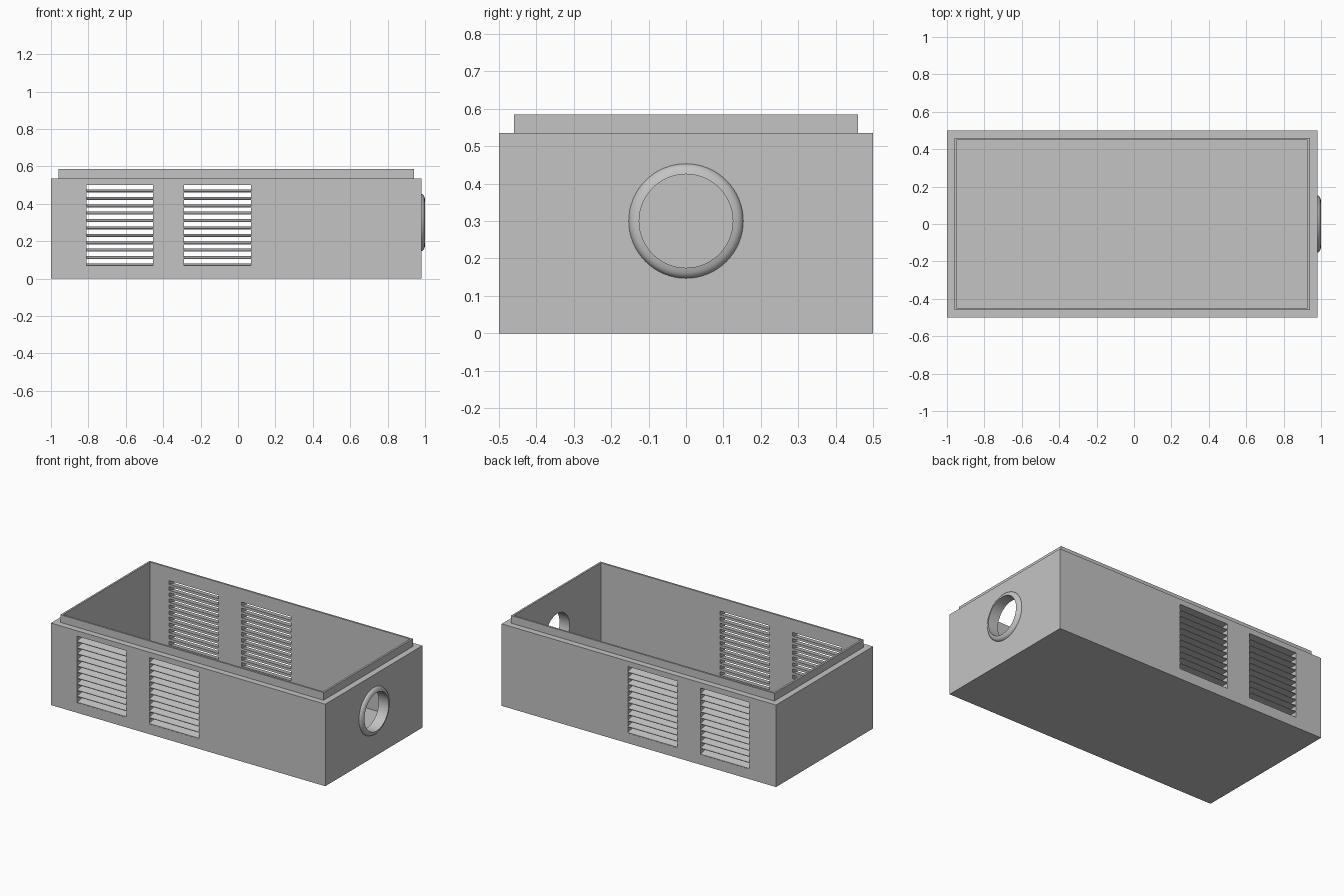
import bpy, bmesh, math
from mathutils import Matrix

if "Cube" in bpy.data.objects:
    bpy.data.objects.remove(bpy.data.objects["Cube"], do_unlink=True)

grey = bpy.data.materials.new("plain grey")
grey.use_nodes = True
COLOUR = (0.55, 0.55, 0.55, 1)
grey.diffuse_color = COLOUR
grey.node_tree.nodes["Principled BSDF"].inputs["Base Color"].default_value = COLOUR

# Main dimensions
X0, X1, HALF = -1.0, 0.98, 0.5
WALL, FLOOR = 0.052, 0.05
BODY_TOP, RIM_TOP, RIM_INSET = 0.535, 0.585, 0.04
HOLE_Z, HOLE_R = 0.3, 0.125
VENTS = [(-0.81, -0.455), (-0.29, 0.07)]
VENT_LOW, VENT_HIGH, SLATS = 0.065, 0.5, 11


def make_object(name, bm):
    bmesh.ops.recalc_face_normals(bm, faces=bm.faces)
    mesh = bpy.data.meshes.new(name)
    bm.to_mesh(mesh)
    bm.free()
    mesh.materials.append(grey)
    obj = bpy.data.objects.new(name, mesh)
    bpy.context.collection.objects.link(obj)
    return obj


def add_box(bm, low, high):
    size = [b - a for a, b in zip(low, high)]
    centre = [(a + b) / 2 for a, b in zip(low, high)]
    bmesh.ops.create_cube(bm, size=1,
                          matrix=Matrix.Translation(centre) @ Matrix.Diagonal((*size, 1)))


def add_prism(bm, profile, xa, xb):
    """Extrude a (y, z) profile along x."""
    face = bm.faces.new([bm.verts.new((xa, y, z)) for y, z in profile])
    new = bmesh.ops.extrude_face_region(bm, geom=[face])["geom"]
    verts = [v for v in new if isinstance(v, bmesh.types.BMVert)]
    bmesh.ops.translate(bm, verts=verts, vec=(xb - xa, 0, 0))


def ring_loop(bm, inset, z):
    return [bm.verts.new((x, y, z)) for x, y in (
        (X0 + inset, inset - HALF), (X1 - inset, inset - HALF),
        (X1 - inset, HALF - inset), (X0 + inset, HALF - inset))]


# Open casing: stacked rectangular loops, outside up, over the rim, inside down
bm = bmesh.new()
loops = [ring_loop(bm, i, z) for i, z in (
    (0, 0), (0, BODY_TOP), (RIM_INSET, BODY_TOP), (RIM_INSET, RIM_TOP),
    (WALL, RIM_TOP), (WALL, FLOOR))]
for a, b in zip(loops, loops[1:]):
    for i in range(4):
        j = (i + 1) % 4
        bm.faces.new((a[i], a[j], b[j], b[i]))
bm.faces.new(loops[0])
bm.faces.new(loops[-1])
casing = make_object("casing", bm)

# Cutter for the vent windows and the round port
bm = bmesh.new()
for xa, xb in VENTS:
    for side in (-1, 1):
        ya, yb = sorted((side * (HALF - WALL - 0.03), side * (HALF + 0.03)))
        add_box(bm, (xa, ya, VENT_LOW), (xb, yb, VENT_HIGH))
turn = Matrix.Translation((X1, 0, HOLE_Z)) @ Matrix.Rotation(math.pi / 2, 4, "Y")
bmesh.ops.create_cone(bm, cap_ends=True, segments=64, radius1=HOLE_R,
                      radius2=HOLE_R, depth=0.2, matrix=turn)
cutter = make_object("opening_cutter", bm)
cutter.hide_render = True

cut = casing.modifiers.new("openings", "BOOLEAN")
cut.operation = "DIFFERENCE"
cut.solver = "EXACT"
cut.object = cutter
bpy.context.view_layer.objects.active = casing
bpy.ops.object.modifier_apply(modifier=cut.name)
bpy.data.objects.remove(cutter, do_unlink=True)

# Louvre slats: wedges, thin at the outside and thick at the inside
pitch = (VENT_HIGH - VENT_LOW) / SLATS
for side, side_name in ((-1, "front"), (1, "back")):
    bm = bmesh.new()
    outer, inner = side * (HALF - 0.001), side * (HALF - WALL)
    for xa, xb in VENTS:
        for n in range(SLATS):
            z = VENT_LOW + n * pitch
            add_prism(bm, [(outer, z), (inner, z), (inner, z + 0.016),
                           (outer, z + 0.004)], xa, xb)
    make_object(side_name + "_louvre_slats", bm)

# Rounded collar around the port
bm = bmesh.new()
profile = [(X1, 0.153), (0.986, 0.151), (0.992, 0.146), (0.997, 0.138),
           (1.0, HOLE_R), (X1, HOLE_R)]
verts = [bm.verts.new((x, 0, HOLE_Z + r)) for x, r in profile]
edges = [bm.edges.new(pair) for pair in zip(verts, verts[1:])]
bmesh.ops.spin(bm, geom=verts + edges, cent=(0, 0, HOLE_Z), axis=(1, 0, 0),
               angle=2 * math.pi, steps=64, use_merge=True)
bmesh.ops.remove_doubles(bm, verts=bm.verts, dist=0.0001)
collar = make_object("port_collar", bm)

# Smooth the round surfaces, keep the corners sharp
bpy.ops.object.select_all(action="DESELECT")
for obj in (casing, collar):
    obj.select_set(True)
bpy.context.view_layer.objects.active = collar
bpy.ops.object.shade_smooth_by_angle(angle=math.radians(35))
